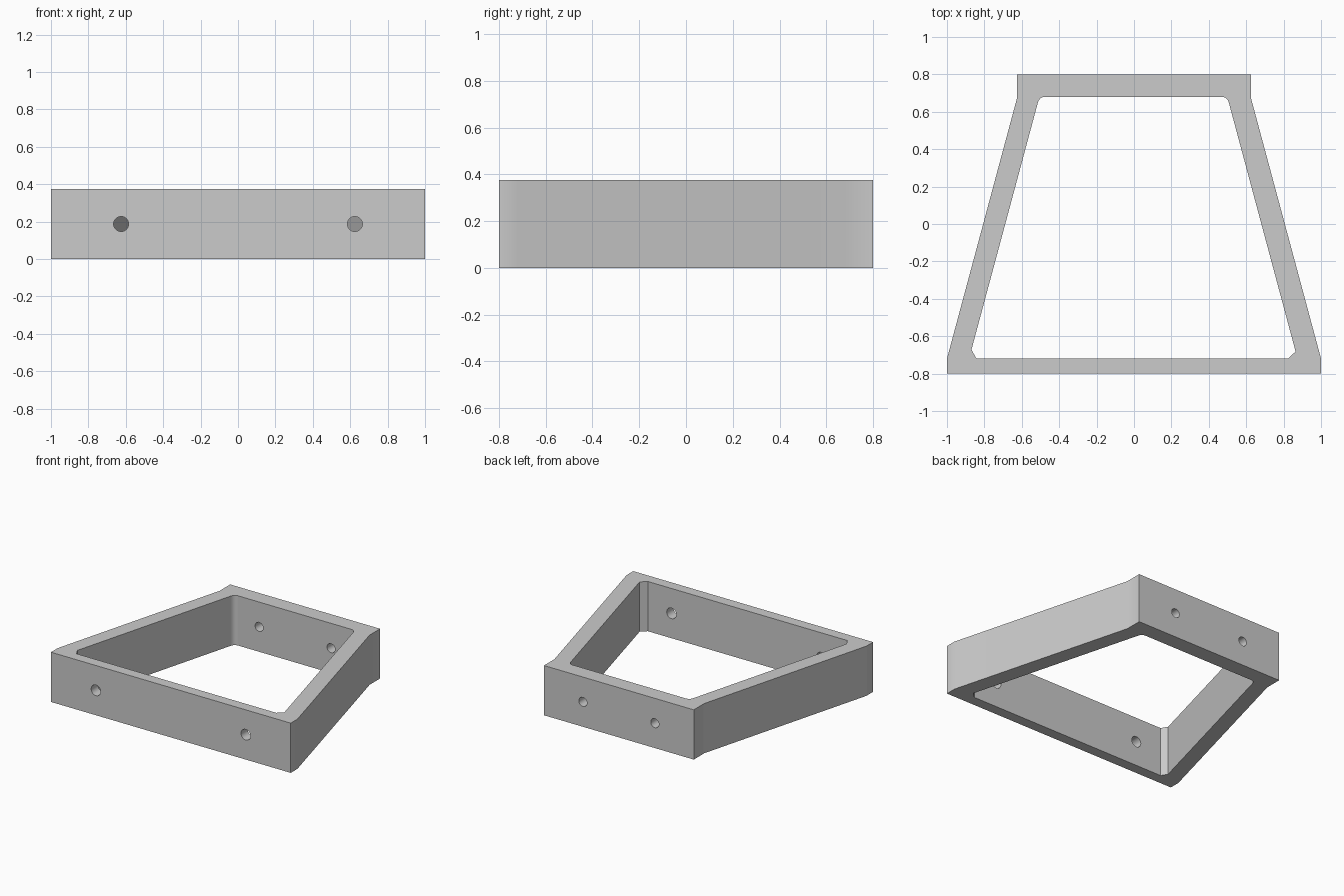
import bpy, bmesh, math
from mathutils import Vector, Matrix

cube = bpy.data.objects.get("Cube")
if cube:
    bpy.data.objects.remove(cube, do_unlink=True)

HEIGHT = 0.375

grey = bpy.data.materials.new("plain grey")
grey.use_nodes = True
colour = (0.6, 0.6, 0.6, 1)
grey.diffuse_color = colour
grey.node_tree.nodes["Principled BSDF"].inputs["Base Color"].default_value = colour


def add_object(name, bm):
    bmesh.ops.recalc_face_normals(bm, faces=bm.faces)
    mesh = bpy.data.meshes.new(name)
    bm.to_mesh(mesh)
    bm.free()
    mesh.materials.append(grey)
    obj = bpy.data.objects.new(name, mesh)
    bpy.context.collection.objects.link(obj)
    return obj


def prism(name, outline, bottom, top):
    bm = bmesh.new()
    face = bm.faces.new([bm.verts.new((x, y, bottom)) for x, y in outline])
    side = bmesh.ops.extrude_face_region(bm, geom=[face])["geom"]
    verts = [v for v in side if isinstance(v, bmesh.types.BMVert)]
    bmesh.ops.translate(bm, verts=verts, vec=(0, 0, top - bottom))
    return add_object(name, bm)


def hole(name, x, y, radius):
    bm = bmesh.new()
    matrix = Matrix.Translation((x, y, HEIGHT / 2)) @ Matrix.Rotation(math.pi / 2, 4, "X")
    bmesh.ops.create_cone(bm, cap_ends=True, segments=32, radius1=radius,
                          radius2=radius, depth=0.3, matrix=matrix)
    return add_object(name, bm)


def rounded(start, corner, end, steps=8):
    a, b, c = Vector(start), Vector(corner), Vector(end)
    return [a * (1 - t) ** 2 + b * 2 * t * (1 - t) + c * t * t
            for t in (i / steps for i in range(steps + 1))]


# Tapered outer body
half = [(1, -0.8), (1, -0.72), (0.625, 0.675), (0.625, 0.8)]
frame = prism("tapered_frame", half + [(-x, y) for x, y in reversed(half)], 0, HEIGHT)

# Opening with chamfered front corners and rounded back corners
opening = [(-0.842, -0.72), (0.823, -0.72), (0.864, -0.682)]
opening += rounded((0.508, 0.645), (0.499, 0.68), (0.468, 0.68))
opening += rounded((-0.474, 0.68), (-0.506, 0.68), (-0.515, 0.645))
opening.append((-0.869, -0.672))
cutters = [prism("opening_cutter", opening, -0.1, HEIGHT + 0.1)]

# Screw holes through the front and back bars
for side in (-1, 1):
    cutters.append(hole("front_hole_cutter", side * 0.625, -0.8, 0.04))
    cutters.append(hole("back_hole_cutter", side * 0.3, 0.75, 0.034))

bpy.context.view_layer.objects.active = frame
for cutter in cutters:
    cutter.hide_render = True
    cut = frame.modifiers.new("cut", "BOOLEAN")
    cut.operation = "DIFFERENCE"
    cut.solver = "EXACT"
    cut.object = cutter
    bpy.ops.object.modifier_apply(modifier=cut.name)
    bpy.data.objects.remove(cutter, do_unlink=True)

# Smooth rounded corners and hole walls, keep real edges crisp
bpy.ops.object.select_all(action="DESELECT")
frame.select_set(True)
bpy.ops.object.shade_smooth_by_angle(angle=math.radians(30))
weighted = frame.modifiers.new("weighted normals", "WEIGHTED_NORMAL")
weighted.keep_sharp = True
